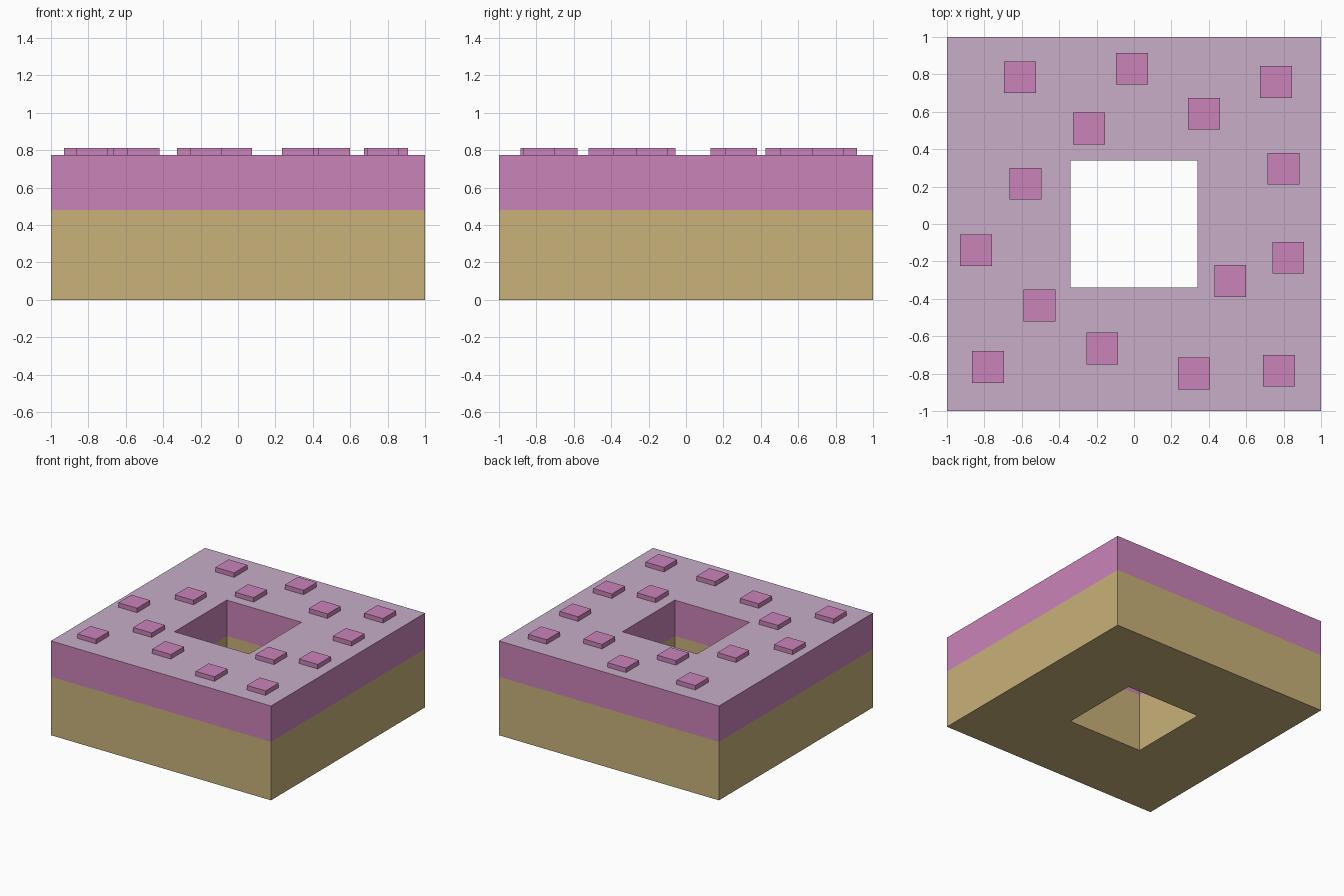
import bpy, bmesh

if "Cube" in bpy.data.objects:
    bpy.data.objects.remove(bpy.data.objects["Cube"])

OUT, HOLE = 1.0, 0.34            # half widths of the ring
SPLIT, TOP, TIP = 0.48, 0.775, 0.812


def material(name, rgb):
    m = bpy.data.materials.new(name)
    m.diffuse_color = (*rgb, 1.0)
    m.use_nodes = True
    m.node_tree.nodes["Principled BSDF"].inputs["Base Color"].default_value = m.diffuse_color
    return m


tan = material("tan dough", (0.578, 0.445, 0.195))
pink = material("pink icing", (0.584, 0.227, 0.485))
mauve = material("pale mauve top", (0.571, 0.423, 0.578))


def add_object(name, bm, mats):
    me = bpy.data.meshes.new(name)
    bmesh.ops.recalc_face_normals(bm, faces=bm.faces)
    bm.to_mesh(me)
    bm.free()
    for m in mats:
        me.materials.append(m)
    ob = bpy.data.objects.new(name, me)
    bpy.context.collection.objects.link(ob)


def square(bm, r, z):
    return [bm.verts.new((x * r, y * r, z))
            for x, y in ((-1, -1), (1, -1), (1, 1), (-1, 1))]


# Square ring: walk the section profile round the hole, sides split by colour
bm = bmesh.new()
profile = [(OUT, 0), (OUT, SPLIT), (OUT, TOP), (HOLE, TOP), (HOLE, SPLIT), (HOLE, 0)]
loops = [square(bm, r, z) for r, z in profile]
for a, b in zip(loops, loops[1:] + loops[:1]):
    for i in range(4):
        j = (i + 1) % 4
        f = bm.faces.new((a[i], a[j], b[j], b[i]))
        z = f.calc_center_median().z
        f.material_index = 2 if z > TOP - 0.01 else 1 if z > SPLIT else 0
add_object("ring_cake", bm, [tan, pink, mauve])

# Sprinkles: small square blocks scattered on top
spots = [(-0.61, 0.785), (-0.01, 0.83), (0.76, 0.76), (0.375, 0.59), (-0.24, 0.51),
         (-0.58, 0.215), (0.80, 0.295), (-0.845, -0.14), (0.825, -0.18),
         (0.515, -0.305), (-0.505, -0.435), (-0.78, -0.765), (-0.17, -0.665),
         (0.32, -0.80), (0.775, -0.785)]
for n, (x, y) in enumerate(spots):
    bm = bmesh.new()
    bmesh.ops.create_cube(bm, size=1)
    bmesh.ops.scale(bm, vec=(0.17, 0.17, TIP - TOP), verts=bm.verts)
    bmesh.ops.translate(bm, vec=(x, y, (TIP + TOP) / 2), verts=bm.verts)
    # the underside rests inside the icing, so it is left open
    bmesh.ops.delete(bm, geom=[f for f in bm.faces if f.normal.z < -0.5], context='FACES_ONLY')
    add_object(f"sprinkle_{n + 1}", bm, [pink])
